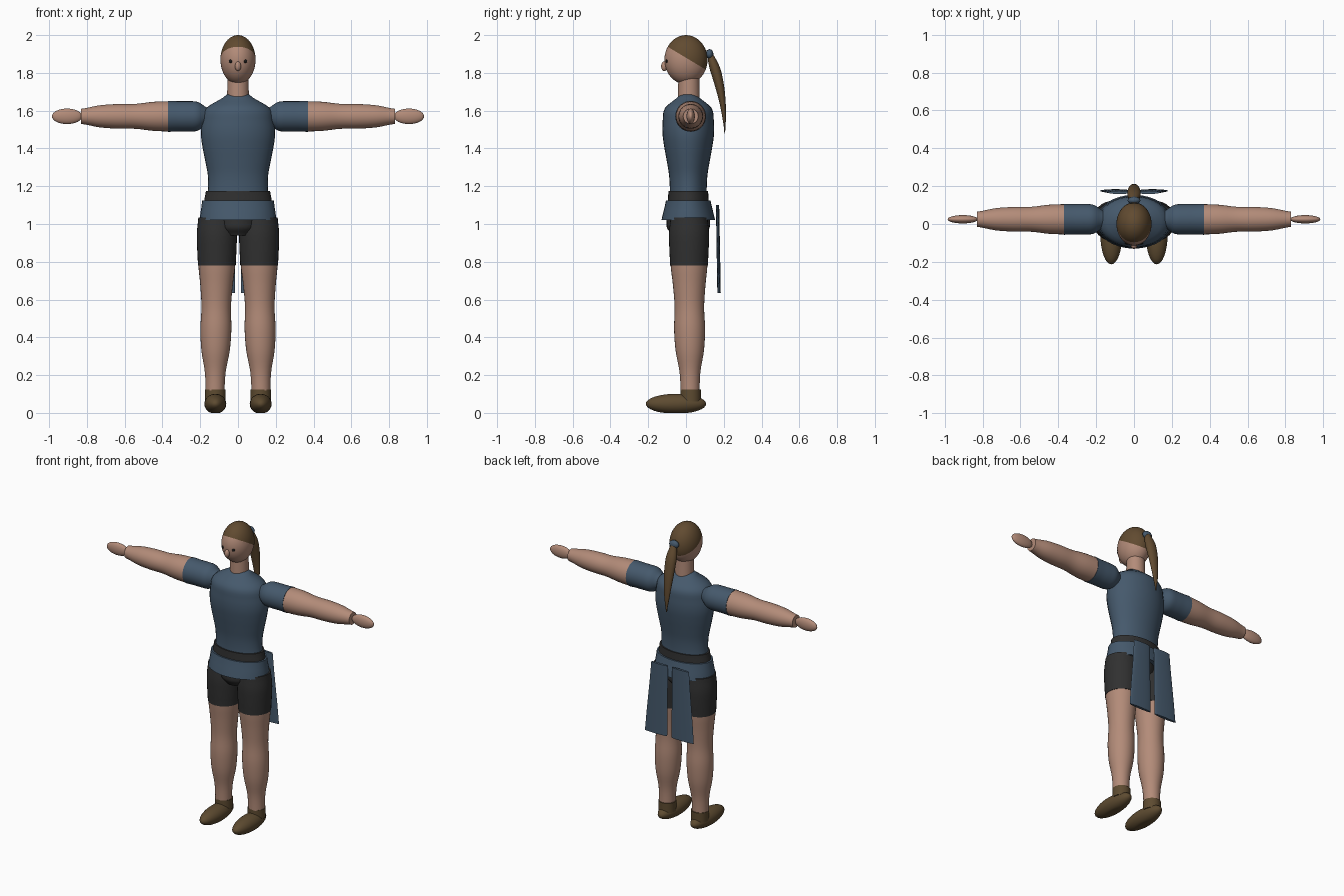
import bpy, bmesh
from math import cos, sin, pi, radians
from mathutils import Vector

cube = bpy.data.objects.get("Cube")
if cube:
    bpy.data.objects.remove(cube, do_unlink=True)


def material(name, red, green, blue):
    colour = (red, green, blue, 1)
    mat = bpy.data.materials.new(name)
    mat.use_nodes = True
    mat.diffuse_color = colour
    mat.node_tree.nodes["Principled BSDF"].inputs["Base Color"].default_value = colour
    return mat


skin = material("skin", 0.45, 0.26, 0.19)
blue_cloth = material("blue_cloth", 0.06, 0.1, 0.15)
dark_cloth = material("dark_cloth", 0.03, 0.03, 0.03)
brown_hair = material("brown_hair", 0.12, 0.07, 0.03)
brown_leather = material("brown_leather", 0.11, 0.07, 0.03)
eye_black = material("eye_black", 0.01, 0.01, 0.01)


def finish(name, bm, *materials):
    """Turn a bmesh into a smooth shaded object that keeps its sharp edges."""
    bmesh.ops.recalc_face_normals(bm, faces=bm.faces)
    mesh = bpy.data.meshes.new(name)
    bm.to_mesh(mesh)
    bm.free()
    for mat in materials:
        mesh.materials.append(mat)
    part = bpy.data.objects.new(name, mesh)
    bpy.context.collection.objects.link(part)
    bpy.ops.object.select_all(action="DESELECT")
    part.select_set(True)
    bpy.context.view_layer.objects.active = part
    bpy.ops.object.shade_smooth_by_angle(angle=radians(45))


def ball(center, radii, segments=32):
    bm = bmesh.new()
    bmesh.ops.create_uvsphere(bm, u_segments=segments, v_segments=segments // 2, radius=1)
    bmesh.ops.scale(bm, vec=radii, verts=bm.verts)
    bmesh.ops.translate(bm, vec=center, verts=bm.verts)
    return bm


def smooth_value(values, t):
    """Read a smooth curve through evenly spaced values, with t from start to end."""
    last = len(values) - 1
    i = min(int(t * last), last - 1)
    f = t * last - i
    a, b = values[i], values[i + 1]
    before, after = values[max(i - 1, 0)], values[min(i + 2, last)]
    slope_a, slope_b = (b - before) / 2, (after - a) / 2
    ease = f * f * (3 - 2 * f)
    return a + (b - a) * ease + f * (1 - f) * (slope_a * (1 - f) - slope_b * f)


def limb(name, mat, start, end, widths, path, depth=(1, 1), axis="z", side=1, segments=32):
    """Skin ellipses along an axis; widths are evenly spaced from start to end."""
    bm = bmesh.new()
    loops = []
    steps = 4 * (len(widths) - 1)
    for step in range(steps + 1):
        t = step / steps
        along = start + (end - start) * t
        width = smooth_value(widths, t)
        thick = width * (depth[0] + (depth[1] - depth[0]) * t)
        mid_a, mid_b = path(t) if callable(path) else path
        loop = []
        for k in range(segments):
            angle = 2 * pi * k / segments
            a, b = mid_a + width * cos(angle), mid_b + thick * sin(angle)
            point = (a, b, along) if axis == "z" else (along, a, b)
            loop.append(bm.verts.new((point[0] * side, point[1], point[2])))
        loops.append(loop)
    for low, high in zip(loops, loops[1:]):
        for k in range(segments):
            bm.faces.new((low[k - 1], low[k], high[k], high[k - 1]))
    bm.faces.new(loops[0])
    bm.faces.new(loops[-1])
    finish(name, bm, mat)


# Head, with the hair cut in along a sloping hairline
bm = ball((0, 0, 1.87), (0.093, 0.114, 0.13), segments=40)
hairline, hair_side = Vector((0, 0, 1.88)), Vector((0, 0.6, 1))
bmesh.ops.bisect_plane(bm, geom=bm.verts[:] + bm.edges[:] + bm.faces[:],
                       plane_co=hairline, plane_no=hair_side)
for face in bm.faces:
    face.material_index = int((face.calc_center_median() - hairline).dot(hair_side) > 0)
finish("head", bm, skin, brown_hair)
finish("nose", ball((0, -0.115, 1.835), (0.016, 0.017, 0.026), segments=16), skin)
limb("neck", skin, 1.65, 1.8, (0.058, 0.055), path=(0, 0.015))

# Ponytail curving down and back, and its tie
limb("ponytail", brown_hair, 1.92, 1.48, (0.014, 0.034, 0.034, 0.027, 0.017, 0.004),
     path=lambda t: (0, 0.205 - 0.085 * (1 - t) ** 2), depth=(0.9, 0.5))
finish("hair_tie", ball((0, 0.125, 1.9), (0.034, 0.02, 0.026), segments=16), blue_cloth)

# Shirt, belt, skirt and pelvis share the body's centre line
body = (0, 0.012)
limb("shirt", blue_cloth, 1.12, 1.685,
     (0.165, 0.158, 0.16, 0.173, 0.187, 0.196, 0.19, 0.168, 0.06), body, depth=(0.6, 0.75))
limb("belt", dark_cloth, 1.115, 1.175, (0.18, 0.17), body, depth=(0.6, 0.62))
limb("skirt", blue_cloth, 1.02, 1.125, (0.203, 0.19), body, depth=(0.7, 0.62))
limb("pelvis", dark_cloth, 0.94, 1.05, (0.08, 0.108, 0.113, 0.115), body, depth=(1.05, 1))

# Paired parts
for label, side in (("left", 1), ("right", -1)):
    eye = ball((0.038 * side, -0.102, 1.862), (0.011, 0.006, 0.009), segments=16)
    finish(label + "_eye", eye, eye_black)

    # Arm held straight out, with a rounded sleeve
    shoulder = (0.025, 1.57)
    limb(label + "_sleeve", blue_cloth, 0.16, 0.37, (0.045, 0.076, 0.08, 0.08, 0.082),
         shoulder, axis="x", side=side)
    limb(label + "_arm", skin, 0.35, 0.83, (0.08, 0.077, 0.066, 0.065, 0.058, 0.04),
         shoulder, axis="x", side=side)
    hand = ball((0.905 * side, 0.025, 1.57), (0.08, 0.022, 0.041))
    finish(label + "_hand", hand, skin)

    # Leg and shorts
    limb(label + "_shorts_leg", dark_cloth, 0.78, 1.035, (0.1, 0.104, 0.106, 0.098),
         path=(0.112, 0.016), side=side)
    limb(label + "_leg", skin, 0.1, 0.79, (0.05, 0.055, 0.075, 0.082, 0.078, 0.086, 0.098),
         path=lambda t: (0.122 - 0.01 * t, 0.022 - 0.006 * t), side=side)

    # Shoe with a flattened sole, and the cuff above it
    limb(label + "_ankle_cuff", brown_leather, 0.06, 0.125, (0.054, 0.054),
         path=(0.12, 0.025), side=side)
    shoe = ball((0.12 * side, -0.053, 0.048), (0.058, 0.16, 0.053))
    for vert in shoe.verts:
        vert.co.z = max(vert.co.z, 0)
    finish(label + "_shoe", shoe, brown_leather)

    # Thin cloth tail hanging behind, widening toward the hem
    limb(label + "_back_tail", blue_cloth, 0.635, 1.1, (0.082, 0.062),
         path=lambda t: (0.098 - 0.021 * t, 0.175 - 0.008 * t), depth=(0.11, 0.14), side=side)
